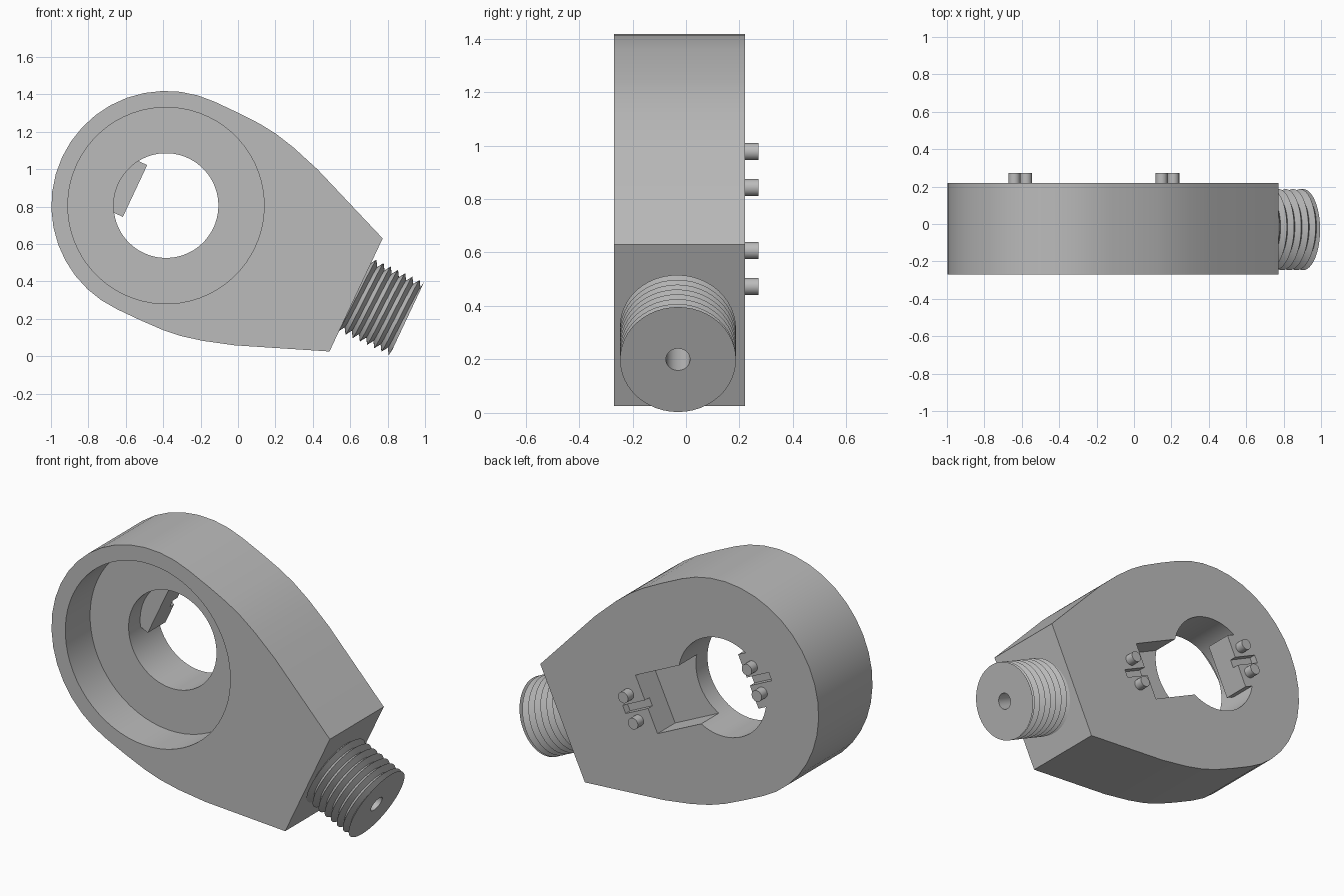
import bpy, bmesh, math
from mathutils import Vector

if "Cube" in bpy.data.objects:
    bpy.data.objects.remove(bpy.data.objects["Cube"])

# Tilted frame: s runs along the neck, p across it, y is depth
CENTER = Vector((-0.385, 0, 0.805))
A = Vector((0.905, 0, -0.4254))
B = Vector((0.4254, 0, 0.905))
FRONT, BACK, FLOOR, LEDGE = -0.27, 0.22, -0.045, 0.06

grey = bpy.data.materials.new("grey_metal")
grey.diffuse_color = (0.5, 0.5, 0.5, 1)
grey.use_nodes = True
grey.node_tree.nodes["Principled BSDF"].inputs["Base Color"].default_value = grey.diffuse_color


def place(s, p, y):
    return CENTER + A * s + B * p + Vector((0, y, 0))


def finish(name, bm):
    bmesh.ops.remove_doubles(bm, verts=bm.verts, dist=1e-5)
    bmesh.ops.recalc_face_normals(bm, faces=bm.faces)
    me = bpy.data.meshes.new(name)
    bm.to_mesh(me)
    bm.free()
    me.materials.append(grey)
    ob = bpy.data.objects.new(name, me)
    bpy.context.collection.objects.link(ob)
    return ob


def prism(name, pts, y0, y1):
    bm = bmesh.new()
    f = bm.faces.new([bm.verts.new(place(s, p, y0)) for s, p in pts])
    ext = bmesh.ops.extrude_face_region(bm, geom=[f])["geom"]
    vs = [v for v in ext if isinstance(v, bmesh.types.BMVert)]
    bmesh.ops.translate(bm, verts=vs, vec=(0, y1 - y0, 0))
    return finish(name, bm)


def circle(r, n, s=0.0, p=0.0):
    return [(s + r * math.cos(2 * math.pi * i / n), p + r * math.sin(2 * math.pi * i / n))
            for i in range(n)]


def rect(s0, s1, h):
    return [(s0, -h), (s1, -h), (s1, h), (s0, h)]


def cut(ob, cutter):
    mod = ob.modifiers.new("cut", "BOOLEAN")
    mod.operation, mod.solver, mod.object = "DIFFERENCE", "EXACT", cutter
    bpy.context.view_layer.update()
    dg = bpy.context.evaluated_depsgraph_get()
    me = bpy.data.meshes.new_from_object(ob.evaluated_get(dg))
    ob.modifiers.clear()
    ob.data = me
    bpy.data.objects.remove(cutter)


def smooth(ob, angle=30):
    for f in ob.data.polygons:
        f.use_smooth = True
    ob.data.set_sharp_from_angle(angle=math.radians(angle))


# Teardrop body: round end blending into a tapered neck
R = 0.613
half = [(R * math.cos(math.radians(a)), R * math.sin(math.radians(a)))
        for a in range(180, 89, -9)]
half += [(0.138, 0.613), (0.27, 0.609), (0.37, 0.597), (0.485, 0.571),
         (0.65, 0.520), (1.123, 0.334)]
body = prism("body", half + [(s, -p) for s, p in reversed(half[1:])], FRONT, BACK)

# Front counterbore
cut(body, prism("counterbore", circle(0.525, 64), FRONT - 0.1, FLOOR))
# Through bore, leaving a flat block on one side
bore = prism("bore", circle(0.28, 64), FRONT - 0.2, BACK + 0.2)
cut(bore, prism("block", rect(-0.5, -0.183, 0.153), LEDGE, BACK + 0.3))
cut(body, bore)
# Rear pocket on the neck side
cut(body, prism("pocket", rect(0.1, 0.533, 0.165), LEDGE, BACK + 0.1))
# Shallow slots between the pins
for s0, s1 in ((-0.337, -0.15), (0.5, 0.69)):
    cut(body, prism("slot", rect(s0, s1, 0.023), BACK - 0.04, BACK + 0.1))
smooth(body)

# Locating pins on the back
for side, s in (("left", -0.247), ("right", 0.623)):
    for level, p in (("upper", 0.074), ("lower", -0.074)):
        smooth(prism(f"pin_{side}_{level}", circle(0.032, 20, s, p), BACK - 0.02, 0.272))

# Threaded stud: helical ridge, flat end and blind centre hole
S0, LENGTH, YC, PITCH, N = 1.12, 0.303, -0.03, 0.0425, 48
R_MAX, R_MIN, R_HOLE = 0.217, 0.183, 0.045
turns = int(LENGTH / PITCH) + 2
rows = 2 * turns + 1
bm = bmesh.new()


def ring_point(t, i, r):
    a = 2 * math.pi * i / N
    return bm.verts.new(place(S0 + t, r * math.cos(a), YC + r * math.sin(a)))


grid = []
for i in range(N + 1):
    col = []
    for j in range(rows):
        t = PITCH * (j / 2 + i / N - 1)
        col.append(ring_point(min(max(t, 0), LENGTH), i, R_MAX if j % 2 else R_MIN))
    col.append(ring_point(LENGTH, i, R_HOLE))
    col.append(ring_point(0.005, i, R_HOLE))
    col.append(ring_point(0.005, i, 0))
    grid.append(col)
for c0, c1 in zip(grid, grid[1:]):
    for j in range(len(c0) - 1):
        bm.faces.new((c0[j], c0[j + 1], c1[j + 1], c1[j]))
bmesh.ops.dissolve_degenerate(bm, dist=1e-5, edges=bm.edges)
smooth(finish("threaded_stud", bm))
